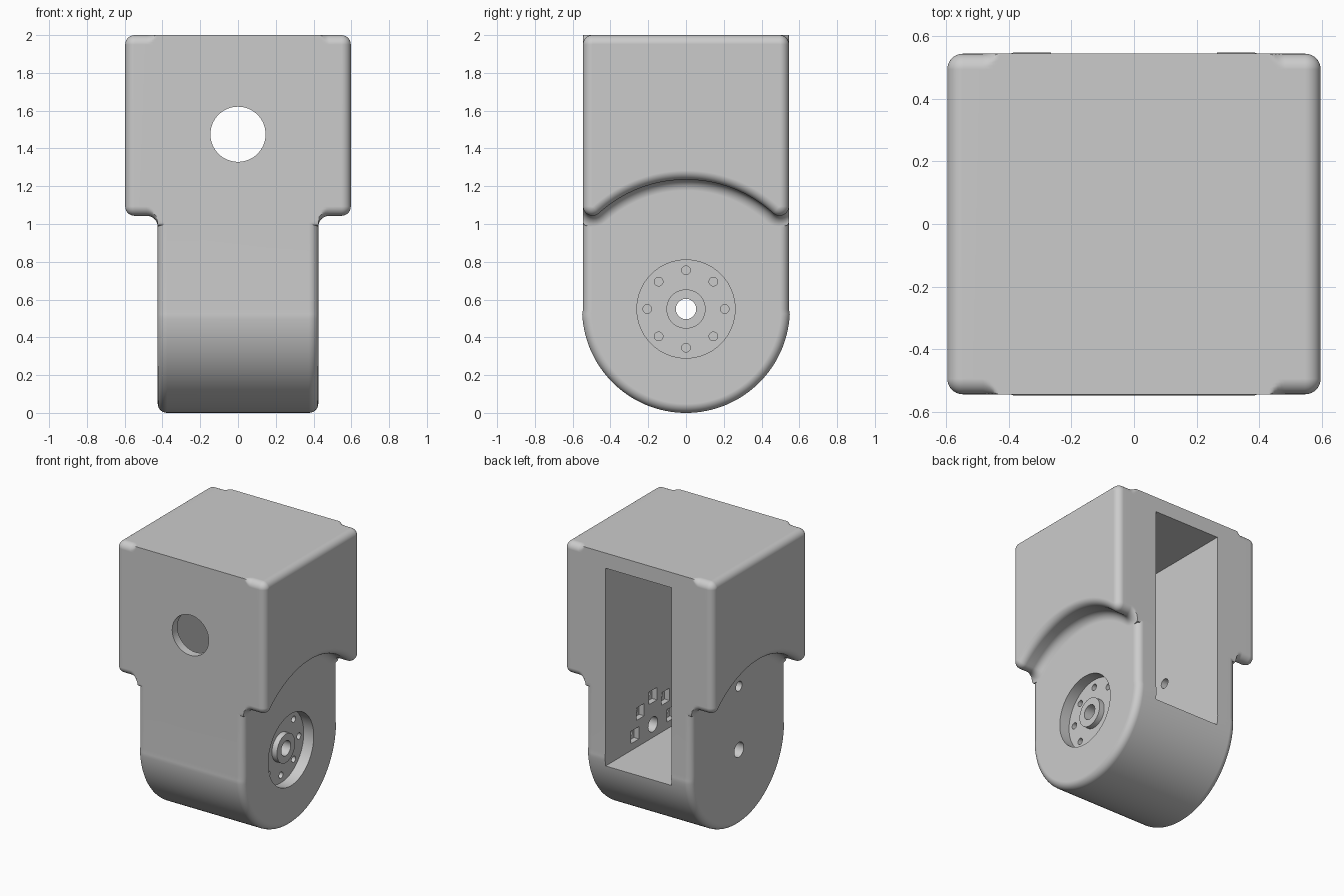
import bpy, bmesh
from math import sin, cos, pi, radians, atan2, sqrt

cube = bpy.data.objects.get("Cube")
if cube:
    bpy.data.objects.remove(cube, do_unlink=True)

grey = bpy.data.materials.new("light_grey_plastic")
grey.use_nodes = True
tone = (0.6, 0.6, 0.6, 1)
grey.diffuse_color = tone
grey.node_tree.nodes["Principled BSDF"].inputs["Base Color"].default_value = tone

HALF_Y, HEAD_X, FOOT_X, TOP = 0.545, 0.597, 0.425, 2.0
PIVOT = 0.55          # height of the pivot axis
ARC = 0.685           # radius of the clearance arc under the head
RND = 0.05            # edge rounding


def add_object(name, bm):
    bmesh.ops.recalc_face_normals(bm, faces=bm.faces)
    mesh = bpy.data.meshes.new(name)
    bm.to_mesh(mesh)
    bm.free()
    mesh.materials.append(grey)
    ob = bpy.data.objects.new(name, mesh)
    bpy.context.collection.objects.link(ob)
    return ob


def arc(cy, cz, r, start, end, n):
    return [(cy + r * cos(start + (end - start) * i / n),
             cz + r * sin(start + (end - start) * i / n)) for i in range(n + 1)]


def loft(name, outline, stations):
    """Skin side outlines along x; each station is (x, outline offset)."""
    bm = bmesh.new()
    rings = [[bm.verts.new((x, y, z)) for y, z in outline(d)] for x, d in stations]
    for a, b in zip(rings, rings[1:]):
        for i in range(len(a)):
            j = (i + 1) % len(a)
            bm.faces.new((a[i], a[j], b[j], b[i]))
    bm.faces.new(rings[0])
    bm.faces.new(rings[-1])
    return add_object(name, bm)


def head_outline(d):
    cy = HALF_Y - RND
    cz = PIVOT + sqrt((ARC + RND) ** 2 - cy ** 2)
    lean = atan2(cz - PIVOT, cy)
    r = RND + d
    half = arc(0, PIVOT, ARC - d, pi / 2, lean, 24)
    half += arc(cy, cz, r, lean - pi, 0, 10)[1:]
    half += arc(cy, TOP - RND, r, 0, pi / 2, 8)
    half = [(min(y, HALF_Y), min(z, TOP)) for y, z in half]
    # drop the repeated apex when mirroring
    return half + [(-y, z) for y, z in reversed(half[1:])]


def foot_outline(d):
    side = HALF_Y + d
    return arc(0, PIVOT, PIVOT + d, pi, 2 * pi, 64)[1:-1] + [
        (side, PIVOT), (side, 1.25), (-side, 1.25), (-side, PIVOT)]


def rounded(x_end, steps=7, inset=0.048):
    """Convex edge stations running out to x_end."""
    return [(x_end - RND + RND * sin(t), -inset * (1 - cos(t)))
            for t in (pi / 2 * i / steps for i in range(steps + 1))]


def both_sides(right):
    return [(-x, d) for x, d in reversed(right)] + right


# Head with concave fillet flowing into the foot
FIL = 0.058
fillet = [(FOOT_X + FIL * (1 - cos(t)), FIL * (1 - sin(t)))
          for t in (pi / 2 * i / 8 for i in range(9))]
body = loft("joint_housing", head_outline, both_sides(fillet + rounded(HEAD_X)))
foot = loft("foot", foot_outline, both_sides(rounded(FOOT_X)))


def cylinder(name, axis, a, b, u, z, r, n=48):
    """Cylinder along axis from a to b, centred at (u, z) across it."""
    bm = bmesh.new()
    rings = []
    for p in (a, b):
        pts = arc(u, z, r, 0, 2 * pi, n)[:-1]
        rings.append([bm.verts.new((p, q, h) if axis == "x" else (q, p, h)) for q, h in pts])
    for i in range(n):
        j = (i + 1) % n
        bm.faces.new((rings[0][i], rings[0][j], rings[1][j], rings[1][i]))
    bm.faces.new(rings[0])
    bm.faces.new(rings[1])
    return add_object(name, bm)


def box(name, x, y, z):
    bm = bmesh.new()
    bmesh.ops.create_cube(bm, size=1)
    for v in bm.verts:
        v.co = [lo + (hi - lo) * (c + 0.5) for c, (lo, hi) in zip(v.co, (x, y, z))]
    return add_object(name, bm)


def combine(tool, operation):
    bpy.ops.object.select_all(action="DESELECT")
    bpy.context.view_layer.objects.active = body
    body.select_set(True)
    mod = body.modifiers.new("combine", "BOOLEAN")
    mod.operation, mod.solver, mod.object = operation, "EXACT", tool
    bpy.ops.object.modifier_apply(modifier=mod.name)
    bpy.data.objects.remove(tool, do_unlink=True)


def cut(tool):
    combine(tool, "DIFFERENCE")


combine(foot, "UNION")

# Open bay at the back and round window in the front
WALL = 0.265
cut(box("bay", (-WALL, WALL), (-0.485, 0.8), (0.455, 1.89)))
cut(cylinder("window", "y", -0.8, 0, 0, 1.475, 0.146, 64))

# Output recess with its raised hub
cut(cylinder("recess", "x", 0.345, 0.8, 0, PIVOT, 0.26, 64))
combine(cylinder("hub", "x", 0.32, 0.385, 0, PIVOT, 0.104), "UNION")

# Pivot bore and cable hole
cut(cylinder("bore", "x", -0.8, 0.8, 0, PIVOT, 0.054, 32))
cut(cylinder("cable_hole", "x", -0.8, 0, 0, 1.01, 0.035, 24))

# Ring of screw holes with square nut pockets inside the bay
for i in range(8):
    a = radians(45 * i)
    y, z = 0.205 * cos(a), PIVOT + 0.205 * sin(a)
    s = 0.045
    cut(box("nut_pocket", (0.24, 0.305), (y - s, y + s), (z - s, z + s)))
    cut(cylinder("screw_hole", "x", 0.27, 0.5, y, z, 0.023, 20))

# Smooth rounded edges, crisp cut edges
bpy.ops.object.select_all(action="DESELECT")
body.select_set(True)
bpy.context.view_layer.objects.active = body
bpy.ops.object.shade_smooth_by_angle(angle=radians(30))
weighted = body.modifiers.new("weighted_normals", "WEIGHTED_NORMAL")
weighted.keep_sharp = True
